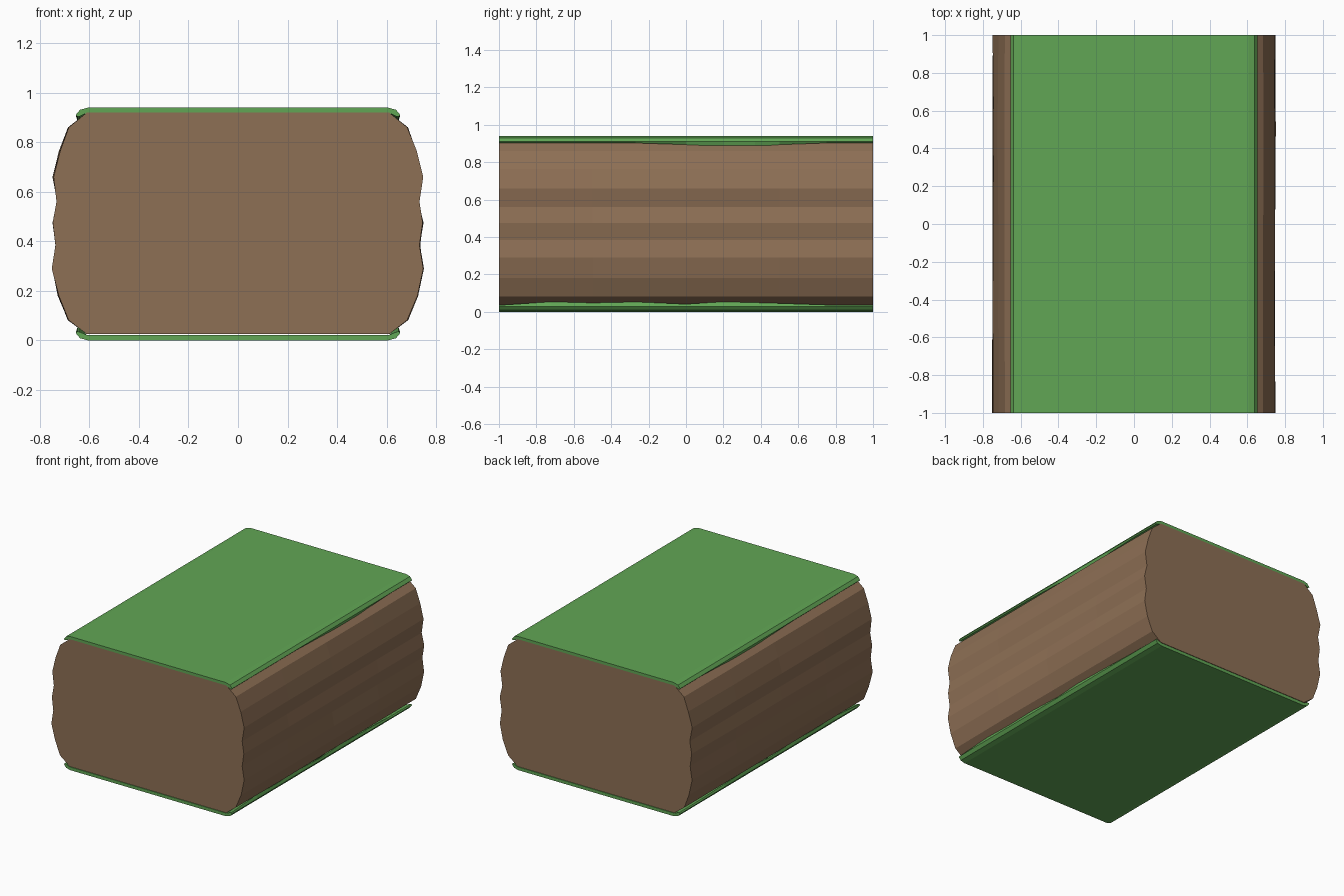
import bpy, bmesh, random

if "Cube" in bpy.data.objects:
    bpy.data.objects.remove(bpy.data.objects["Cube"])

random.seed(4)


def material(name, color):
    m = bpy.data.materials.new(name)
    m.diffuse_color = (*color, 1)
    m.use_nodes = True
    m.node_tree.nodes["Principled BSDF"].inputs["Base Color"].default_value = m.diffuse_color
    return m


def loft(name, sections, mat):
    """Join equal-length closed sections of 3D points and cap both ends."""
    bm = bmesh.new()
    rings = [[bm.verts.new(p) for p in s] for s in sections]
    n = len(rings[0])
    for a, b in zip(rings, rings[1:]):
        for i in range(n):
            j = (i + 1) % n
            bm.faces.new((a[i], a[j], b[j], b[i]))
    bm.faces.new(rings[0])
    bm.faces.new(rings[-1])
    bmesh.ops.recalc_face_normals(bm, faces=bm.faces)
    me = bpy.data.meshes.new(name)
    bm.to_mesh(me)
    bm.free()
    ob = bpy.data.objects.new(name, me)
    bpy.context.collection.objects.link(ob)
    me.materials.append(mat)
    return ob


earth = material("earth", (0.27, 0.16, 0.09))
grass = material("grass", (0.12, 0.38, 0.09))

# Rippled earth block: right-hand outline mirrored to the left
side = [(0.61, 0.025), (0.685, 0.082), (0.725, 0.18), (0.75, 0.29),
        (0.735, 0.385), (0.746, 0.475), (0.73, 0.56), (0.746, 0.66),
        (0.72, 0.765), (0.685, 0.86), (0.61, 0.92)]
sections = []
for y in (-1, -0.5, 0, 0.5, 1):
    right = [(x + random.uniform(-0.003, 0.003) * (0.05 < z < 0.9), y, z)
             for x, z in side]
    left = [(-x - random.uniform(-0.003, 0.003) * (0.05 < z < 0.9), y, z)
            for x, z in reversed(side)]
    sections.append(right + left)
loft("earth_block", sections, earth)


# Grass sheets with rolled edges whose lips hang by a varying depth
def grass_sheet(name, lips, base, sign):
    secs = []
    for y, lip in lips:
        half = [(0.61, 0.022), (0.638, lip - 0.002), (0.648, lip),
                (0.655, 0.03), (0.638, 0.009), (0.605, 0)]
        pts = half + [(-x, d) for x, d in reversed(half)]
        secs.append([(x, y, base + sign * d) for x, d in pts])
    return loft(name, secs, grass)


grass_sheet("top_grass",
            [(-1, 0.037), (-0.27, 0.037), (0, 0.046), (0.2, 0.055),
             (0.37, 0.055), (0.5, 0.046), (0.75, 0.037), (1, 0.037)],
            0.94, -1)
grass_sheet("bottom_grass",
            [(-1, 0.036), (-0.72, 0.054), (-0.5, 0.048), (-0.27, 0.053),
             (0, 0.042), (0.2, 0.054), (0.5, 0.046), (0.75, 0.038),
             (1, 0.036)],
            0, 1)
